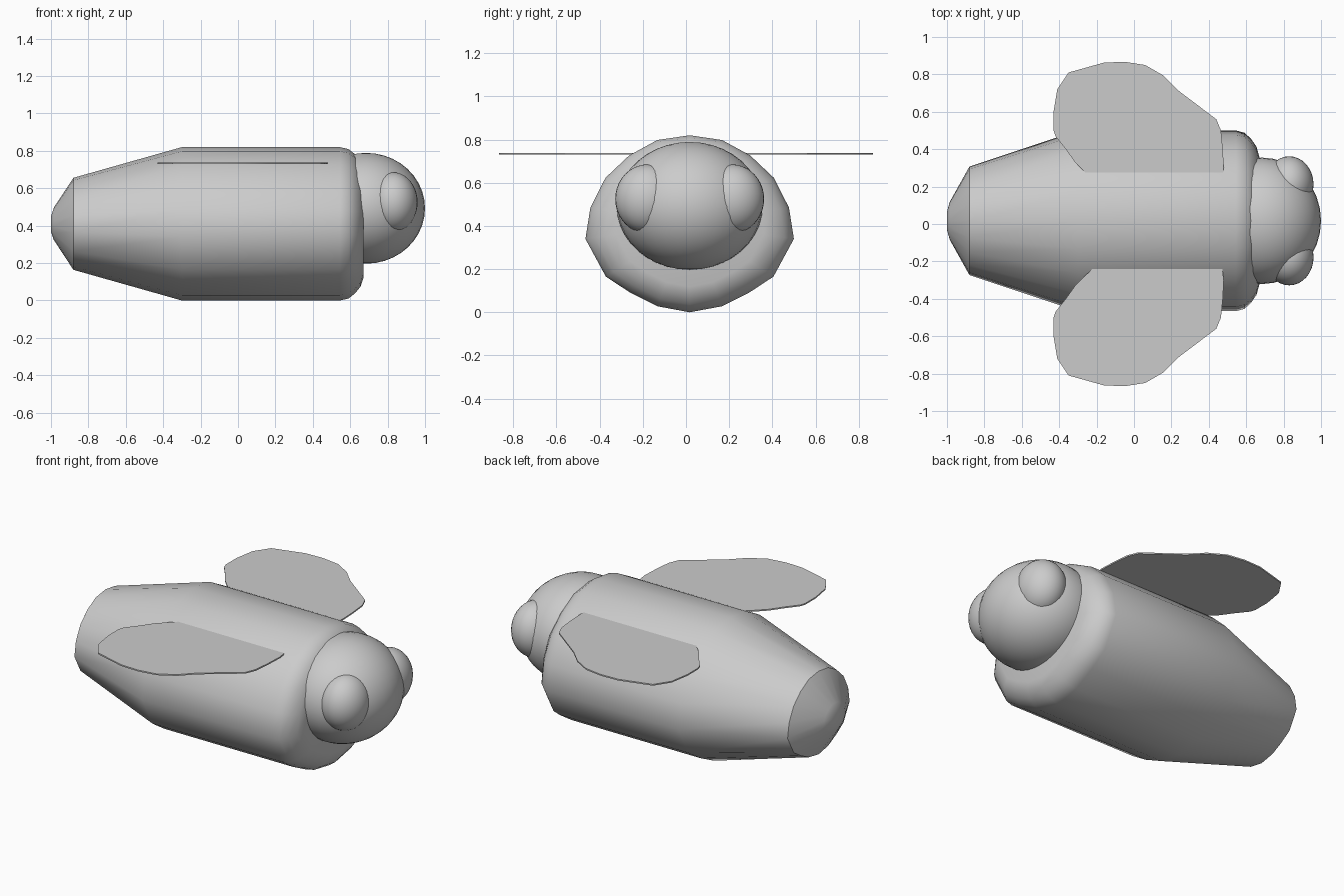
import bpy, bmesh, math

if "Cube" in bpy.data.objects:
    bpy.data.objects.remove(bpy.data.objects["Cube"])

CY, CZ = 0.017, 0.41  # body axis


def finish(name, bm, angle=40):
    bmesh.ops.recalc_face_normals(bm, faces=bm.faces)
    me = bpy.data.meshes.new(name)
    bm.to_mesh(me)
    bm.free()
    ob = bpy.data.objects.new(name, me)
    bpy.context.collection.objects.link(ob)
    bpy.ops.object.select_all(action='DESELECT')
    ob.select_set(True)
    bpy.context.view_layer.objects.active = ob
    bpy.ops.object.shade_smooth_by_angle(angle=math.radians(angle))
    return ob


def ellipsoid(name, centre, radii):
    bm = bmesh.new()
    bmesh.ops.create_uvsphere(bm, u_segments=32, v_segments=20, radius=1)
    for v in bm.verts:
        v.co = [c + r * a for c, r, a in zip(centre, radii, v.co)]
    return finish(name, bm)


# Body: mirrored half section lofted along x with scale stations
half = [(0, .41), (.15, .388), (.28, .317), (.39, .213), (.46, .075), (.483, -.07),
        (.388, -.245), (.277, -.318), (.15, -.382), (0, -.41)]
section = half + [(-y, z) for y, z in half[-2:0:-1]]
stations = [(-1, .1), (-.985, .21), (-.88, .6), (-.3, 1), (.545, 1), (.59, .975),
            (.625, .91), (.655, .82), (.67, .71)]
bm = bmesh.new()
rings = [[bm.verts.new((x, CY + y * s, CZ + z * s)) for y, z in section]
         for x, s in stations]
n = len(section)
for a, b in zip(rings, rings[1:]):
    for i in range(n):
        j = (i + 1) % n
        bm.faces.new((a[i], a[j], b[j], b[i]))
bm.faces.new(rings[0])
bm.faces.new(rings[-1])
finish("body", bm)

# Head and the two eyes
ellipsoid("head", (.685, CY, .493), (.315, .338, .296))
for side, name in ((1, "left_eye"), (-1, "right_eye")):
    ellipsoid(name, (.83, CY + side * .195, .525), (.13, .15, .16))

# Wings: thin flat plates
outline = [(-.2, .22), (-.26, .275), (-.315, .33), (-.365, .4), (-.42, .47), (-.43, .5),
           (-.43, .6), (-.41, .72), (-.35, .81), (-.16, .863), (-.05, .867), (.06, .85),
           (.155, .795), (.235, .715), (.44, .56), (.465, .5), (.475, .4), (.48, .3),
           (.47, .22)]
for side, name in ((1, "left_wing"), (-1, "right_wing")):
    bm = bmesh.new()
    face = bm.faces.new([bm.verts.new((x, side * y, .731)) for x, y in outline])
    top = bmesh.ops.extrude_face_region(bm, geom=[face], use_keep_orig=True)
    for v in top["geom"]:
        if isinstance(v, bmesh.types.BMVert):
            v.co.z = .739
    finish(name, bm, 30)
